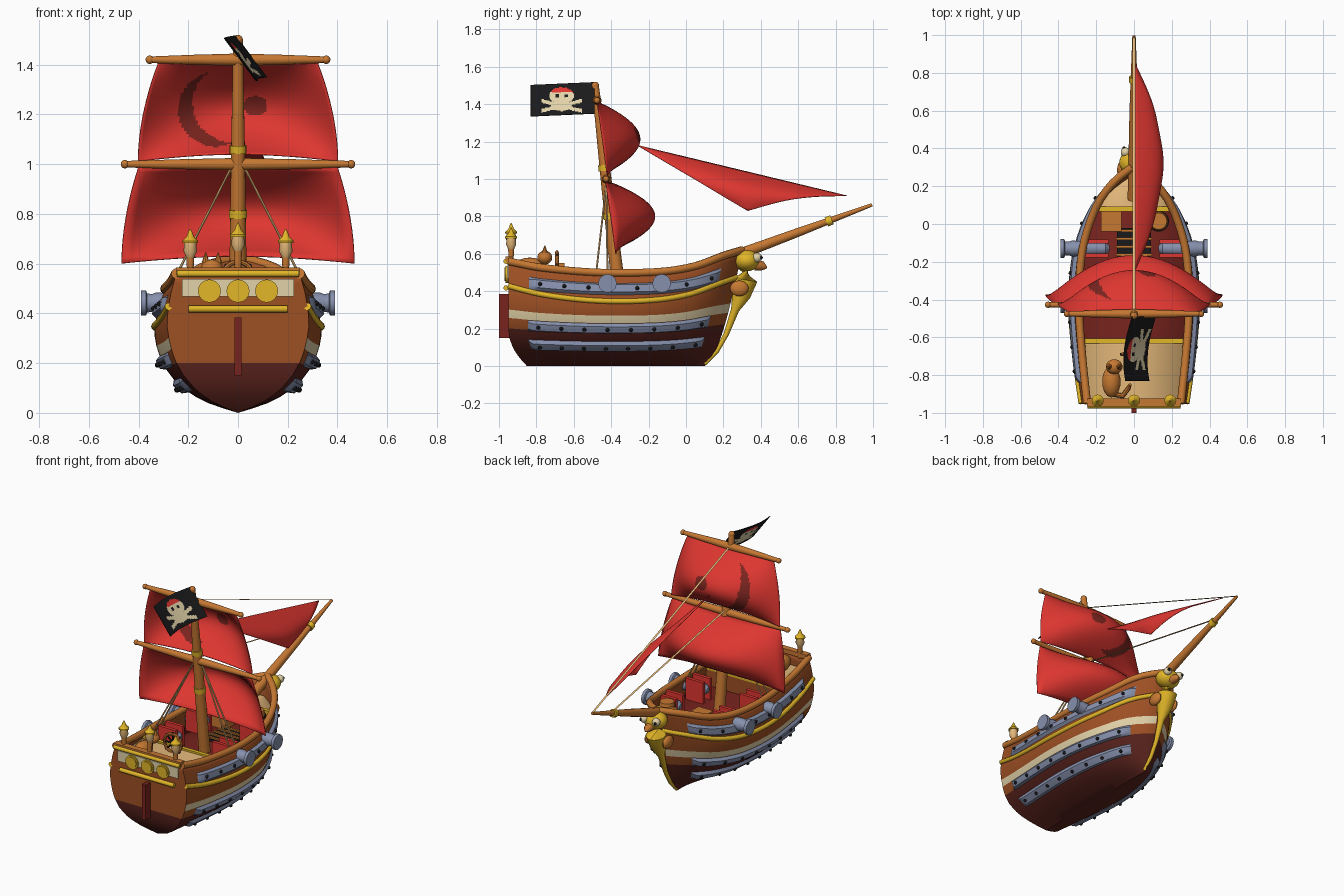
import bpy, bmesh, math
from mathutils import Vector as V, Matrix

if "Cube" in bpy.data.objects:
    bpy.data.objects.remove(bpy.data.objects["Cube"])

def lin(c):
    return c / 12.92 if c < 0.04045 else ((c + 0.055) / 1.055) ** 2.4

COL = {"sail_red": (222, 54, 48), "hull_brown": (158, 80, 36), "bottom_brown": (88, 34, 28),
       "cream": (226, 210, 168), "gold": (226, 182, 40), "steel": (134, 144, 172),
       "wood": (198, 120, 50), "black": (26, 26, 28), "dark_red": (122, 36, 30), "deck_tan": (228, 184, 122)}
M = {}
for k, c in COL.items():
    M[k] = bpy.data.materials.new(k)
    M[k].diffuse_color = [lin(v / 255) for v in c] + [1]

def obj(name, bm, *mats, solid=0, offset=0):
    bmesh.ops.recalc_face_normals(bm, faces=bm.faces)
    me = bpy.data.meshes.new(name)
    bm.to_mesh(me); bm.free()
    o = bpy.data.objects.new(name, me)
    bpy.context.collection.objects.link(o)
    for m in mats:
        me.materials.append(M[m])
    if solid:
        s = o.modifiers.new("thickness", "SOLIDIFY")
        s.thickness, s.offset = solid, offset
    return o

def tab(x, p):  # smooth interpolation through (x, value) points
    i = max(j for j in range(len(p) - 1) if j == 0 or p[j][0] <= x)
    sl = lambda j: (p[min(j + 1, len(p) - 1)][1] - p[max(j - 1, 0)][1]) / (p[min(j + 1, len(p) - 1)][0] - p[max(j - 1, 0)][0])
    h = p[i + 1][0] - p[i][0]
    t = min(1, max(0, (x - p[i][0]) / h))
    return (p[i][1] * (2*t**3 - 3*t*t + 1) + p[i + 1][1] * (3*t*t - 2*t**3)
            + h * sl(i) * (t**3 - 2*t*t + t) + h * sl(i + 1) * (t**3 - t*t))

def ball(bm, c, s, n=14):
    bmesh.ops.create_uvsphere(bm, u_segments=n, v_segments=max(6, n * 2 // 3), radius=1,
                              matrix=Matrix.Translation(c) @ Matrix.Diagonal((*s, 1)))

def box(bm, c, s):
    bmesh.ops.create_cube(bm, size=1, matrix=Matrix.Translation(c) @ Matrix.Diagonal((*s, 1)))

def tube(bm, pts, rad, n=12):
    pts = [V(p) for p in pts]
    rad = rad if isinstance(rad, (list, tuple)) else [rad] * len(pts)
    rings = []
    for i, p in enumerate(pts):
        q = (pts[min(i + 1, len(pts) - 1)] - pts[max(i - 1, 0)]).to_track_quat('Z', 'Y')
        rings.append([bm.verts.new(p + q @ V((rad[i] * math.cos(a), rad[i] * math.sin(a), 0)))
                      for a in (2 * math.pi * k / n for k in range(n))])
    for a, b in zip(rings, rings[1:]):
        for k in range(n):
            bm.faces.new((a[k], a[(k + 1) % n], b[(k + 1) % n], b[k]))
    bm.faces.new(rings[0]); bm.faces.new(rings[-1])

def grid(bm, fn, nu, nv):
    g = [[bm.verts.new(fn(i / nu, j / nv)) for j in range(nv + 1)] for i in range(nu + 1)]
    return [bm.faces.new((g[i][j], g[i + 1][j], g[i + 1][j + 1], g[i][j + 1])) for i in range(nu) for j in range(nv)]

def part(name, mat, build):
    bm = bmesh.new(); build(bm)
    return obj(name, bm, mat)

# Hull surface: s runs stern to bow, t runs keel to rim
def W(s): return tab(s, [(0, .285), (.2, .315), (.4, .335), (.55, .33), (.68, .305), (.8, .25), (.88, .19), (.95, .105), (1, .012)])
def F(t): return tab(t, [(0, 0), (.08, .36), (.2, .66), (.35, .86), (.5, .96), (.65, 1), (.85, .95), (1, .87)])
def ZR(s): return tab(s, [(0, .56), (.15, .525), (.4, .5), (.65, .505), (.8, .535), (.92, .59), (1, .62)])
def ends(t): return -.95 + .1 * max(0, 1 - t / .35) ** 2, .10 + .2 * max(t, 0) ** .6
def H(s, t, side=1):
    a, b = ends(t)
    return V((side * W(s) * F(t), a + (b - a) * s, ZR(s) * t))
def HN(s, t, side):
    n = (H(s + .01, t) - H(s - .01, t)).cross(H(s, t + .01) - H(s, t - .01)).normalized()
    n = n if n.x > 0 else -n
    return V((n.x * side, n.y, n.z))

T = [0, .04, .08, .13, .18, .27, .36, .41, .46, .54, .62, .7, .78, .86, .93, 1]
bm = bmesh.new()
rings = [[bm.verts.new(H(i / 32, t, -1)) for t in T[:0:-1]] + [bm.verts.new(H(i / 32, t)) for t in T] for i in range(33)]
n = len(T) - 1
for a, b in zip(rings, rings[1:]):
    for k in range(2 * n):
        f = bm.faces.new((a[k], a[k + 1], b[k + 1], b[k]))
        j = n - 1 - k if k < n else k - n
        t = (T[j] + T[j + 1]) / 2
        f.material_index = 1 if t < .36 else 2 if .46 < t < .54 else 0
for r in (rings[0], rings[-1]):
    for k in range(n):
        f = bm.faces.new(list(dict.fromkeys((r[k], r[k + 1], r[-2 - k], r[-1 - k]))))
        f.material_index = 1 if T[n - k] < .37 else 0
obj("hull", bm, "hull_brown", "bottom_brown", "cream", solid=.02, offset=-1)

# Rim, gold wales and riveted armour strips on both sides
S = [i / 30 for i in range(31)]
for side, sn in ((1, "right"), (-1, "left")):
    part("rim_" + sn, "wood", lambda b: tube(b, [H(s, 1, side) for s in S], .021, 10))
    part("gold_wale_" + sn, "gold", lambda b: tube(b, [H(s, .695 + .07 * (2*s - 1) ** 2, side) for s in S], .015, 10))
    rivets = bmesh.new()
    for name, tc, hw in (("upper", .825, .062), ("middle", .405, .052), ("lower", .218, .048)):
        def strip(u, v):
            s, t = .09 + .83 * u, tc + hw * (2 * v - 1)
            d = .002 if v in (0, 1) or u in (0, 1) else .02
            return H(s, t, side) + HN(s, t, side) * d
        bm = bmesh.new(); grid(bm, strip, 36, 5)
        obj("armour_strip_%s_%s" % (name, sn), bm, "steel")
        for k in range(8):
            s = .14 + .105 * k
            ball(rivets, H(s, tc, side) + HN(s, tc, side) * .021, (.011,) * 3, 8)
    obj("rivets_" + sn, rivets, "black")

# Decks fitted to the hull
def half(y, z):
    s = .5
    for _ in range(8):
        t = z / ZR(s); a, b = ends(t); s = min(1, max(0, (y - a) / (b - a)))
    return max(.005, W(s) * F(z / ZR(s)) - .012)
def deck(name, mat, y0, y1, z):
    def p(u, v):
        y = y0 + (y1 - y0) * u
        return V(((2 * v - 1) * half(y, z), y, z))
    bm = bmesh.new(); grid(bm, p, 16, 2); obj(name, bm, mat, solid=.01)
deck("main_deck", "dark_red", -.93, .2, .36)
deck("stern_deck", "deck_tan", -.94, -.62, .48)
deck("bow_deck", "deck_tan", .08, .26, .5)
for nm, y, z in (("stern", -.62, .48), ("bow", .08, .5)):
    w = half(y, z)
    part(nm + "_bulkhead", "hull_brown", lambda b: box(b, (0, y, (z + .36) / 2), (2 * w, .015, z - .36)))
    part(nm + "_gold_beam", "gold", lambda b: box(b, (0, y, z + .005), (2 * w, .025, .025)))

# Transom decoration and rudder
part("stern_panel", "cream", lambda b: box(b, (0, -.953, .503), (.45, .008, .07)))
def discs(b):
    for x in (-.115, 0, .115):
        tube(b, [(x, -.95, .49), (x, -.964, .49)], .046, 24)
        tube(b, [(x, -.96, .49), (x, -.97, .49)], .036, 24)
part("stern_windows", "gold", discs)
def bars(b):
    for z, w in ((.56, .245), (.418, .2)):
        tube(b, [(-w, -.962, z), (w, -.962, z)], .014)
part("stern_gold_bars", "gold", bars)
part("stern_rim", "wood", lambda b: box(b, (0, -.945, .57), (.5, .04, .03)))
part("rudder", "dark_red", lambda b: box(b, (0, -.972, .267), (.028, .056, .235)))

# Stern lanterns
for x, z, nm in ((-.192, .6, "left"), (0, .625, "middle"), (.192, .6, "right")):
    part("lantern_post_" + nm, "wood", lambda b: tube(b, [(x, -.935, .55), (x, -.935, z + .025)], [.012, .016]))
    part("lantern_glass_" + nm, "deck_tan", lambda b: tube(b, [(x, -.935, z + h) for h in (.025, .05, .085)], [.016, .027, .024]))
    part("lantern_cap_" + nm, "gold", lambda b: tube(b, [(x, -.935, z + h) for h in (.083, .092, .11, .12, .14)], [.032, .032, .014, .011, .002]))

# Mast, yards and bowsprit
def mast_y(z): return -.37 - .115 * (z - .5)
def mp(z): return (0, mast_y(z), z)
part("mast", "wood", lambda b: (tube(b, [mp(.36), mp(1), mp(1.5)], [.037, .029, .019], 16), ball(b, mp(1.5), (.02,) * 3)))
part("mast_bands", "gold", lambda b: [tube(b, [mp(z - .016), mp(z + .016)], r, 16) for z, r in ((.8, .037), (1.06, .034))])
for nm, z, w in (("lower", 1.0, .455), ("upper", 1.42, .355)):
    y = mast_y(z)
    part("yard_" + nm, "wood", lambda b: (tube(b, [(x * w, y, z) for x in (-1, -.5, 0, .5, 1)], [.013, .02, .025, .02, .013]),
                                          [ball(b, (x * w, y, z), (.017,) * 3) for x in (-1, 1)]))
part("bowsprit", "wood", lambda b: tube(b, [(0, .13, .54), (0, .6, .715), (0, .995, .862)], [.034, .024, .009], 14))
part("bowsprit_band", "gold", lambda b: tube(b, [(0, .75, .77), (0, .78, .782)], .026, 14))

# Square sails; the upper one carries a painted crescent
def sail(name, z0, z1, w0, w1, y0, y1, bulge, mark):
    def p(u, v):
        u = 2 * u - 1
        x = u * (w0 + (w1 - w0) * (1 - (1 - v) ** 1.8))
        y = y0 + (y1 - y0) * v + bulge * math.sin(math.pi * v) ** .85 * (1 - u * u) if 0 < v < 1 else (y0 if v == 0 else y1)
        return V((x, y, z0 + (z1 - z0) * v + .03 * v * (1 - u * u)))
    bm = bmesh.new()
    for f in grid(bm, p, 72 if mark else 24, 56 if mark else 18):
        c = f.calc_center_median(); x, z = c.x, c.z
        moon = math.hypot(x + .09, z - 1.22) < .152 and math.hypot(x + .025, z - 1.245) > .158 and x < -.015
        blob = ((x - .07) / .05) ** 2 + ((z - 1.235) / .04) ** 2 < 1
        f.material_index = int(mark and (moon or blob))
    obj(name, bm, "sail_red", "dark_red", solid=.005)
sail("lower_sail", .99, .6, .4, .468, -.43, -.375, .235, False)
sail("upper_sail", 1.41, 1.01, .32, .402, -.475, -.42, .2, True)

# Triangular foresail
A, B, C = V((0, -.26, 1.18)), V((0, .86, .91)), V((.14, .33, .83))
def jib(s, t):
    p = A.lerp(B, s).lerp(C, t)
    k = math.sin(math.pi * t)
    return p + V((.04 * k + .03 * k * math.sin(math.pi * s), 0, .025 * k * s))
bm = bmesh.new(); grid(bm, jib, 20, 16)
bmesh.ops.remove_doubles(bm, verts=bm.verts, dist=1e-5)
obj("foresail", bm, "sail_red", solid=.004)

# Rigging: flat stays forward, round shrouds at the sides
def stays(b):
    for p, q in ((V(mp(1.43)), V((0, .99, .865))), (V(mp(1.02)), V((0, .765, .795)))):
        d = V((.007, 0, 0))
        b.faces.new([b.verts.new(v) for v in (p - d, p + d, q + d, q - d)])
part("stays", "deck_tan", stays)
part("shrouds", "deck_tan", lambda b: [tube(b, [(x * .03, mast_y(.98), .98), (x * .275, y, .5)], .005, 6) for x in (-1, 1) for y in (-.48, -.42)])

# Flag with a painted skull
def flag(s, v):
    return V((-.01 - .045 * math.sin(math.pi * s * .72) + .125 * v, -.49 - .34 * s, 1.517 - .015 * s - .167 * v))
bm = bmesh.new()
for f in grid(bm, flag, 72, 36):
    c = f.calc_center_median(); d, z = c.y + .665, c.z
    head = (d / .066) ** 2 + ((z - 1.445) / .044) ** 2 < 1
    eye = abs(abs(d) - .024) < .01 and abs(z - 1.443) < .008
    body = (d / .055) ** 2 + ((z - 1.393) / .03) ** 2 < 1
    bone = abs(d) < .11 and min(abs(z - 1.39 - .25 * d), abs(z - 1.39 + .25 * d)) < .01
    f.material_index = 0 if eye else 2 if head and z > 1.463 else 1 if head or body or bone else 0
obj("flag", bm, "black", "cream", "sail_red", solid=.004)

# Bird figurehead running down into a gold stem
def bird(b):
    tube(b, [(0, .29, .59), (0, .32, .54), (0, .32, .46), (0, .295, .38), (0, .262, .3), (0, .215, .17), (0, .165, .08), (0, .1, .012)],
         [.03, .055, .062, .05, .022, .014, .012, .01], 16)
    ball(b, (0, .325, .565), (.078, .07, .058), 18)
part("figurehead", "gold", bird)
part("figurehead_wings", "wood", lambda b: [ball(b, (x * .066, .285, .415), (.024, .05, .042)) for x in (-1, 1)])
part("figurehead_beak", "wood", lambda b: tube(b, [(0, .37, .54), (0, .41, .535), (0, .432, .525)], [.03, .024, .006]))
part("figurehead_eyes", "cream", lambda b: [ball(b, (x * .045, .38, .58), (.026,) * 3) for x in (-1, 1)])
part("figurehead_pupils", "black", lambda b: [ball(b, (x * .053, .401, .58), (.01,) * 3, 8) for x in (-1, 1)])

# Cannons on red carriages
for side, sn in ((1, "right"), (-1, "left")):
    for y, yn in ((-.42, "rear"), (-.13, "fore")):
        part("cannon_%s_%s" % (yn, sn), "steel", lambda b: tube(
            b, [(side * x, y, .442) for x in (.13, .15, .28, .33, .345, .365, .37, .39)],
            [.015, .034, .04, .042, .036, .038, .05, .05], 12))
        part("carriage_%s_%s" % (yn, sn), "sail_red", lambda b: [box(b, (side * .2, y + d, .435), (.13, .022, .145)) for d in (-.037, .037)])

# Deck cargo: hatch grating, crate, barrel
part("hatch_frame", "black", lambda b: box(b, (0, -.12, .37), (.18, .2, .02)))
part("hatch_slats", "wood", lambda b: [box(b, (0, -.205 + .0425 * k, .383), (.19, .014, .012)) for k in range(5)])
part("crate", "wood", lambda b: (box(b, (-.12, .015, .445), (.1, .1, .16)), box(b, (-.12, .015, .525), (.11, .11, .012))))
part("barrel", "wood", lambda b: tube(b, [(.13, .015, z) for z in (.365, .41, .45, .49, .535)], [.044, .053, .056, .053, .044], 16))
part("barrel_hoops", "black", lambda b: [tube(b, [(.13, .015, z), (.13, .015, z + .012)], .056, 16) for z in (.4, .49)])

# Steering wheel
wc = V((0, -.69, .545))
ring = lambda r, k=24: [wc + V((r * math.cos(2*math.pi*i/k), 0, r * math.sin(2*math.pi*i/k))) for i in range(k + 1)]
part("wheel_rim", "wood", lambda b: tube(b, ring(.062), .01, 8))
part("wheel_spokes", "black", lambda b: [tube(b, [wc, p], .006, 6) for p in ring(.074, 8)[:8]])
part("wheel_stand", "wood", lambda b: box(b, (0, -.665, .515), (.03, .03, .07)))

# Resting cat
def cat(b):
    ball(b, (-.12, -.835, .53), (.05, .085, .05))
    ball(b, (-.105, -.755, .58), (.045, .04, .037))
    for x in (-.13, -.08):
        tube(b, [(x, -.755, .605), (x, -.755, .645)], [.016, .002], 8)
    tube(b, [(-.11, -.9, .51), (-.06, -.91, .51), (-.03, -.87, .52), (-.02, -.85, .54)], [.014, .014, .013, .008], 8)
part("cat", "wood", cat)

bpy.ops.object.select_all(action='SELECT')
bpy.context.view_layer.objects.active = bpy.data.objects["hull"]
bpy.ops.object.shade_smooth_by_angle(angle=math.radians(38))

for m in bpy.data.materials:
    if m.users and not m.is_grease_pencil:
        m.use_nodes = True
        m.node_tree.nodes["Principled BSDF"].inputs["Base Color"].default_value = m.diffuse_color
